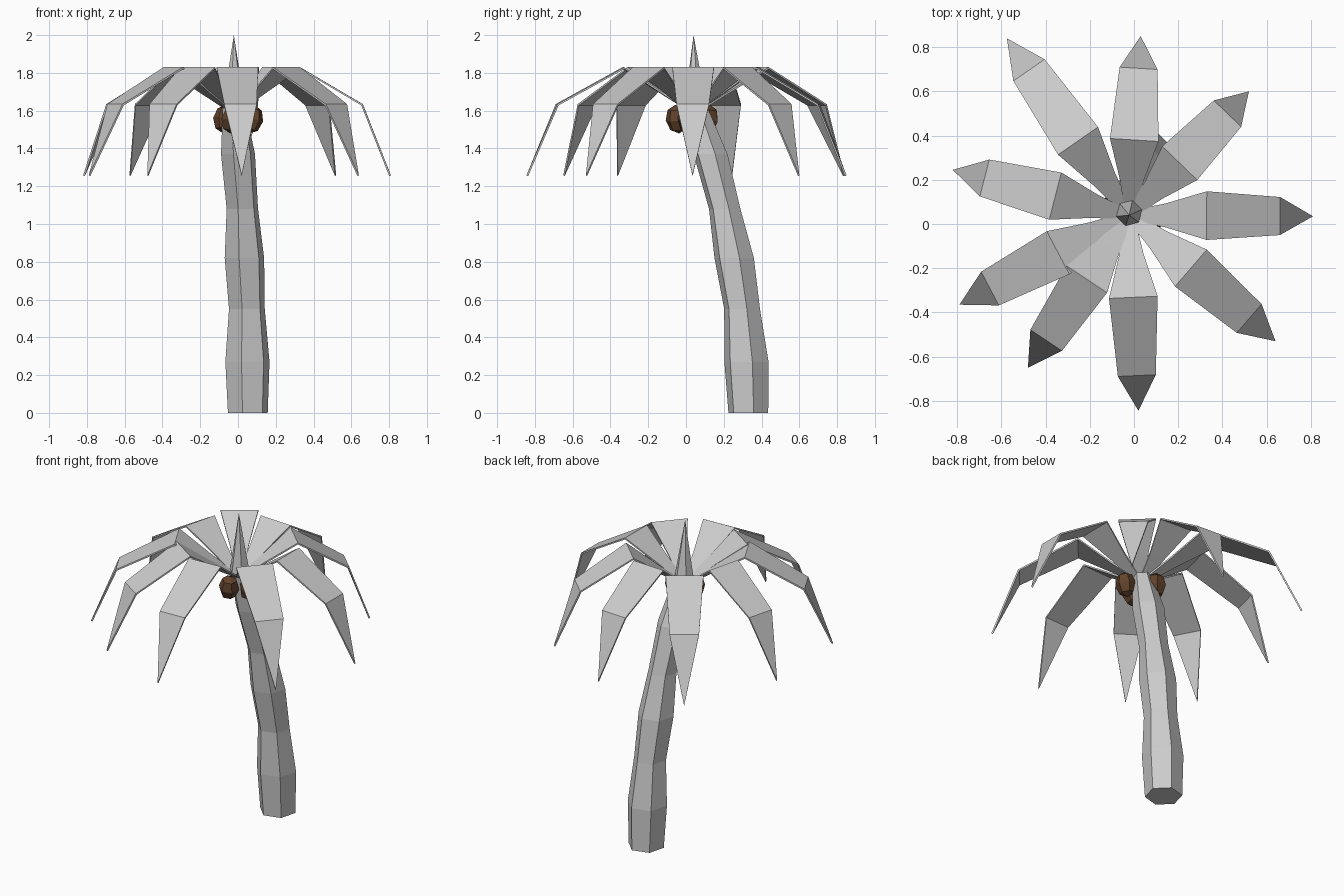
import bpy, bmesh, math
from mathutils import Vector, Matrix

if "Cube" in bpy.data.objects:
    bpy.data.objects.remove(bpy.data.objects["Cube"])


def material(name, rgb):
    m = bpy.data.materials.new(name)
    m.diffuse_color = (*rgb, 1)
    m.use_nodes = True
    m.node_tree.nodes["Principled BSDF"].inputs["Base Color"].default_value = m.diffuse_color
    return m


GREY = material("pale_grey", (0.6, 0.6, 0.6))
BROWN = material("coconut_brown", (0.12, 0.055, 0.025))


def make_object(name, bm, mat):
    bmesh.ops.recalc_face_normals(bm, faces=bm.faces)
    me = bpy.data.meshes.new(name)
    bm.to_mesh(me)
    bm.free()
    me.materials.append(mat)
    ob = bpy.data.objects.new(name, me)
    bpy.context.collection.objects.link(ob)
    return ob


# Leaning six-sided trunk, bulging at alternate rings, ending in a spike
RINGS = [  # x, y, z, radius
    (0.052, 0.330, 0.00, 0.109), (0.050, 0.320, 0.27, 0.121),
    (0.047, 0.297, 0.55, 0.098), (0.034, 0.255, 0.82, 0.108),
    (0.023, 0.205, 1.08, 0.086), (0.000, 0.130, 1.37, 0.093),
    (-0.022, 0.050, 1.63, 0.060),
]
bm = bmesh.new()
loops = []
for x, y, z, r in RINGS:
    loops.append([bm.verts.new((x + r * math.cos(math.radians(15 + 60 * i)),
                                y + r * math.sin(math.radians(15 + 60 * i)), z))
                  for i in range(6)])
bm.faces.new(loops[0])
for a, b in zip(loops, loops[1:]):
    for i in range(6):
        j = (i + 1) % 6
        bm.faces.new((a[i], a[j], b[j], b[i]))
tip = bm.verts.new((-0.022, 0.04, 2.0))
for i in range(6):
    bm.faces.new((loops[-1][i], loops[-1][(i + 1) % 6], tip))
make_object("trunk", bm, GREY)

# Drooping fronds: thin folded strips running from the crown to each tip
HUB = Vector((-0.02, 0.04, 0))
TIPS = [(0.81, 0.035), (0.52, 0.60), (0.03, 0.85), (-0.575, 0.84), (-0.82, 0.245),
        (-0.79, -0.365), (-0.48, -0.65), (0.02, -0.845), (0.64, -0.53)]
PROFILE = [  # fraction of length, height, half width
    (0.03, 1.61, 0.025), (0.20, 1.705, 0.055), (0.42, 1.83, 0.11), (0.82, 1.635, 0.086)]


def frond(name, end):
    reach = Vector((*end, 0)) - HUB
    side = Vector((-reach.y, reach.x, 0)).normalized()
    bm = bmesh.new()
    rows = []
    for t, z, w in PROFILE:
        c = HUB + reach * t + Vector((0, 0, z))
        rows.append((bm.verts.new(c - side * w), bm.verts.new(c + side * w)))
    for a, b in zip(rows, rows[1:]):
        bm.faces.new((a[0], b[0], b[1], a[1]))
    point = bm.verts.new((*end, 1.257))
    bm.faces.new((rows[-1][0], point, rows[-1][1]))
    ob = make_object(name, bm, GREY)
    # make sure the upper side is the outside, then thicken downwards
    if sum(p.normal.z for p in ob.data.polygons) < 0:
        ob.data.flip_normals()
    mod = ob.modifiers.new("thickness", 'SOLIDIFY')
    mod.thickness = 0.01
    mod.offset = -1


for n, end in enumerate(TIPS, 1):
    frond(f"frond_{n}", end)

# Three faceted coconuts hanging round the top of the trunk
for n, (x, y) in enumerate([(-0.03, -0.047), (0.073, 0.012), (-0.07, 0.115)], 1):
    bm = bmesh.new()
    bmesh.ops.create_uvsphere(bm, u_segments=6, v_segments=4, radius=1)
    bm.transform(Matrix.Translation((x, y, 1.555))
                 @ Matrix.Rotation(math.radians(50 * n), 4, 'Z')
                 @ Matrix.Rotation(math.radians(12), 4, 'X')
                 @ Matrix.Diagonal((0.062, 0.062, 0.077, 1)))
    make_object(f"coconut_{n}", bm, BROWN)
